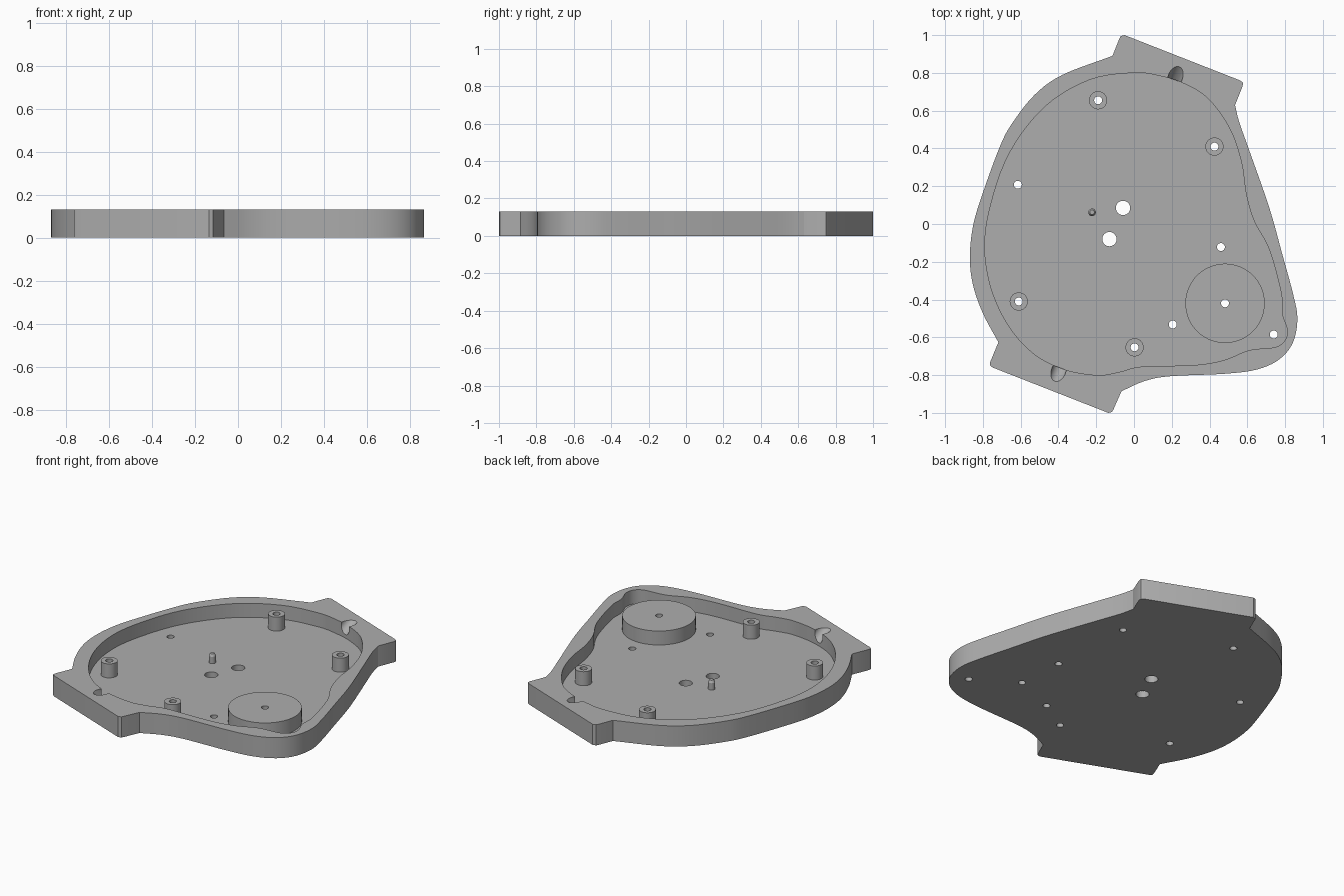
import bpy, bmesh, math
from mathutils import Vector, Matrix

cube = bpy.data.objects.get("Cube")
if cube:
    bpy.data.objects.remove(cube, do_unlink=True)

grey = bpy.data.materials.new("plain grey")
grey.use_nodes = True
colour = (0.42, 0.42, 0.42, 1)
grey.diffuse_color = colour
grey.node_tree.nodes["Principled BSDF"].inputs["Base Color"].default_value = colour

RIM, FLOOR = 0.13, 0.042


def spline(pts, closed=False, steps=5):
    """Smooth curve through the given points."""
    p = [Vector(q) for q in pts]
    p = [p[-1]] + p + p[:2] if closed else [2 * p[0] - p[1]] + p + [2 * p[-1] - p[-2]]
    out = []
    for a, b, c, d in zip(p, p[1:], p[2:], p[3:]):
        for i in range(steps):
            t = i / steps
            out.append(0.5 * (2 * b + (c - a) * t + (2 * a - 5 * b + 4 * c - d) * t * t
                              + (3 * b - a - 3 * c + d) * t ** 3))
    return out if closed else out + [p[-2]]


def make(name, bm):
    bmesh.ops.recalc_face_normals(bm, faces=bm.faces)
    mesh = bpy.data.meshes.new(name)
    bm.to_mesh(mesh)
    bm.free()
    mesh.materials.append(grey)
    obj = bpy.data.objects.new(name, mesh)
    bpy.context.collection.objects.link(obj)
    return obj


def prism(name, outline, z0, z1):
    bm = bmesh.new()
    face = bm.faces.new([bm.verts.new((p[0], p[1], z0)) for p in outline])
    top = bmesh.ops.extrude_face_region(bm, geom=[face])["geom"]
    bmesh.ops.translate(bm, vec=(0, 0, z1 - z0),
                        verts=[v for v in top if isinstance(v, bmesh.types.BMVert)])
    return make(name, bm)


def add_cylinder(bm, x, y, r, z0, z1, r_top=None, sides=32):
    bmesh.ops.create_cone(bm, cap_ends=True, segments=sides, radius1=r,
                          radius2=r if r_top is None else r_top, depth=z1 - z0,
                          matrix=Matrix.Translation((x, y, (z0 + z1) / 2)))


def cylinder(name, *args, **kw):
    bm = bmesh.new()
    add_cylinder(bm, *args, **kw)
    return make(name, bm)


def cut(obj, cutter):
    mod = obj.modifiers.new("cut", "BOOLEAN")
    mod.operation, mod.solver, mod.object = "DIFFERENCE", "EXACT", cutter
    bpy.ops.object.select_all(action="DESELECT")
    bpy.context.view_layer.objects.active = obj
    obj.select_set(True)
    bpy.ops.object.modifier_apply(modifier=mod.name)


# Outer outline: two smooth sides joined by a square tab at each end
tab = [(-0.078, 0.98), (-0.07, 0.995), (-0.05, 1.0), (0.562, 0.76), (0.577, 0.748), (0.575, 0.73)]
right_side = [(0.535, 0.63), (0.557, 0.54), (0.61, 0.39), (0.716, 0.087), (0.785, -0.16),
              (0.842, -0.37), (0.865, -0.5), (0.842, -0.626), (0.77, -0.716), (0.652, -0.77),
              (0.478, -0.793), (0.19, -0.806), (0.055, -0.832), (-0.066, -0.885)]
left_side = [(-0.718, -0.626), (-0.8, -0.473), (-0.853, -0.32), (-0.869, -0.17), (-0.85, 0),
             (-0.795, 0.18), (-0.71, 0.41), (-0.647, 0.53), (-0.526, 0.684), (-0.378, 0.79),
             (-0.114, 0.89)]
far_tab = [(-0.186 - x, -y) for x, y in tab]
body = prism("tray_body", tab + spline(right_side) + far_tab + spline(left_side), 0, RIM)

# Recess inside the rim
inner = [(0, 0.8), (-0.235, 0.763), (-0.473, 0.62), (-0.658, 0.378), (-0.758, 0.103),
         (-0.79, -0.125), (-0.753, -0.35), (-0.658, -0.547), (-0.526, -0.69), (-0.367, -0.77),
         (-0.193, -0.8), (-0.077, -0.783), (0.04, -0.755), (0.32, -0.747), (0.478, -0.72),
         (0.61, -0.668), (0.747, -0.652), (0.8, -0.615), (0.811, -0.557), (0.785, -0.48),
         (0.78, -0.37), (0.716, -0.135), (0.637, 0.013), (0.594, 0.156), (0.568, 0.33),
         (0.504, 0.51), (0.388, 0.668), (0.256, 0.747), (0.135, 0.784)]
recess = prism("recess_cutter", spline(inner, closed=True), FLOOR, RIM + 0.1)
cutters = [recess]
cut(body, recess)

# Sloping round cable notches through the rim at both tabs
for tip, side in (((0.24, 0.832), 1), ((-0.42, -0.832), -1)):
    outward = Vector((0.36 * side, 0.93 * side, 0)).normalized()
    axis = (outward + Vector((0, 0, 0.9))).normalized()
    normal = (Vector((0, 0, 1)) - axis * axis.z).normalized()
    r = 0.038
    centre = Vector((*tip, RIM)) + normal * r
    bm = bmesh.new()
    bmesh.ops.create_cone(bm, cap_ends=True, segments=32, radius1=r, radius2=r, depth=0.23,
                          matrix=Matrix.Translation(centre) @ axis.to_track_quat("Z", "Y").to_matrix().to_4x4())
    notch = make("notch_cutter", bm)
    cutters.append(notch)
    cut(body, notch)

# Screw bosses, motor pad and locating pin
boss_spots = [(-0.19, 0.655), (0.426, 0.41), (-0.61, -0.41), (0.003, -0.653)]
pad_spot = (0.482, -0.42)
solids = [cylinder("screw_boss", x, y, 0.048, FLOOR - 0.02, RIM) for x, y in boss_spots]
solids.append(cylinder("round_pad", *pad_spot, 0.21, FLOOR - 0.02, RIM, sides=72))
pin = cylinder("pin", -0.222, 0.062, 0.02, FLOOR - 0.01, 0.085)
pin_tip = cylinder("pin_tip", -0.222, 0.062, 0.02, 0.085, 0.1, r_top=0.012)

# Through holes
bm = bmesh.new()
small = boss_spots + [pad_spot, (-0.615, 0.208), (0.46, -0.122), (0.205, -0.532), (0.74, -0.585)]
large = [(-0.058, 0.085), (-0.13, -0.08)]
for spots, r in ((small, 0.021), (large, 0.038)):
    for x, y in spots:
        add_cylinder(bm, x, y, r, -0.1, RIM + 0.1)
holes = make("hole_cutter", bm)
cutters.append(holes)
for obj in [body] + solids:
    cut(obj, holes)

for obj in cutters:
    bpy.data.objects.remove(obj, do_unlink=True)

# Smooth walls, sharp rims
for obj in [body, pin, pin_tip] + solids:
    bpy.ops.object.select_all(action="DESELECT")
    bpy.context.view_layer.objects.active = obj
    obj.select_set(True)
    bpy.ops.object.shade_smooth_by_angle(angle=math.radians(30))
